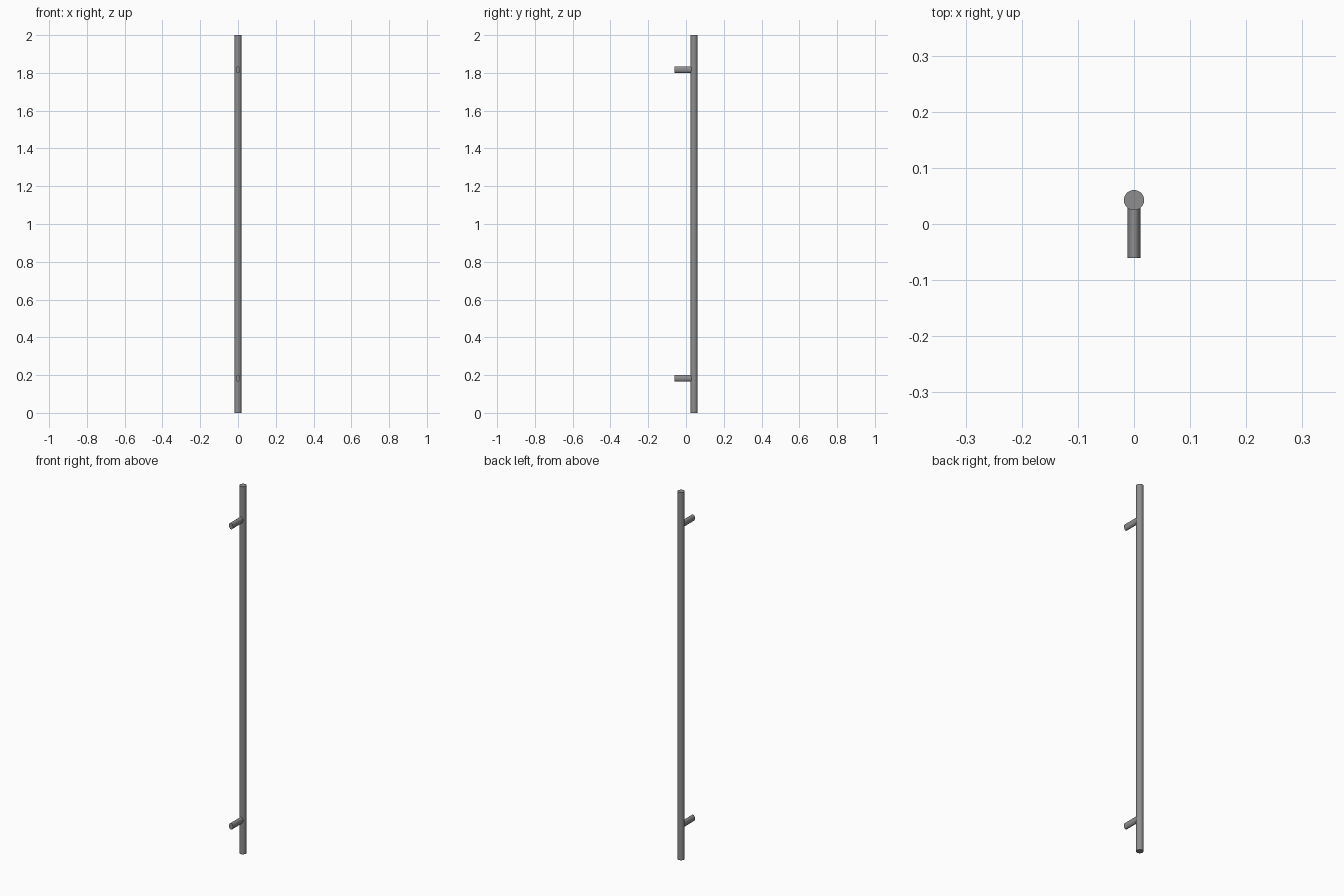
import bpy, math

if "Cube" in bpy.data.objects:
    bpy.data.objects.remove(bpy.data.objects["Cube"])

BAR_Y, BAR_R = 0.0425, 0.018

# Dark grey metal
metal = bpy.data.materials.new("dark_metal")
metal.diffuse_color = (0.27, 0.27, 0.27, 1)
metal.use_nodes = True
metal.node_tree.nodes["Principled BSDF"].inputs["Base Color"].default_value = metal.diffuse_color


def rod(name, radius, depth, location, rotation=(0, 0, 0), scale=(1, 1, 1)):
    bpy.ops.mesh.primitive_cylinder_add(vertices=48, radius=radius, depth=depth,
                                        location=location, rotation=rotation)
    ob = bpy.context.object
    ob.name = name
    ob.scale = scale
    bpy.ops.object.transform_apply(location=False, rotation=True, scale=True)
    bpy.ops.object.shade_smooth_by_angle(angle=math.radians(35))
    ob.data.materials.append(metal)
    return ob


# Long vertical grip bar
rod("grip_bar", BAR_R, 2.0, (0, BAR_Y, 1.0))

# Two oval standoff posts running from the mounting side into the bar
front, back = -0.0605, 0.031
for name, z in (("lower_post", 0.183), ("upper_post", 1.817)):
    rod(name, 0.0175, back - front, (0, (front + back) / 2, z),
        rotation=(math.pi / 2, 0, 0), scale=(0.66, 1, 1))
